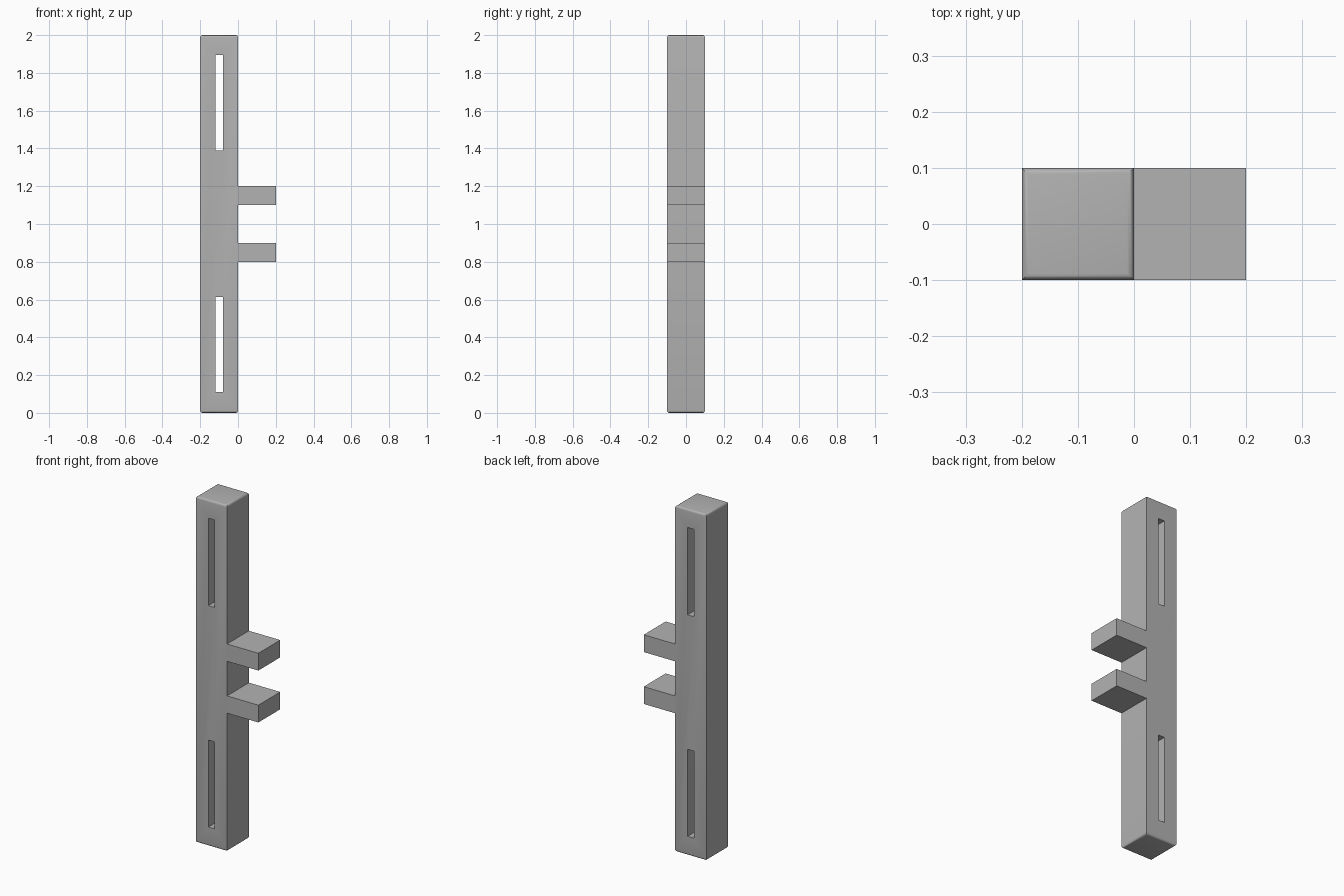
import bpy
import bmesh
from mathutils import Vector

if "Cube" in bpy.data.objects:
    bpy.data.objects.remove(bpy.data.objects["Cube"], do_unlink=True)

# Single plain grey finish
grey = bpy.data.materials.new("plain grey")
grey.use_nodes = True
tone = (0.45, 0.45, 0.45, 1)
grey.diffuse_color = tone
grey.node_tree.nodes["Principled BSDF"].inputs["Base Color"].default_value = tone


def box(name, low, high, rim=0):
    """Box between two corners; rim rounds the top and bottom edges."""
    low, high = Vector(low), Vector(high)
    bm = bmesh.new()
    bmesh.ops.create_cube(bm, size=1)
    for v in bm.verts:
        v.co = (low + high) / 2 + v.co * (high - low)
    if rim:
        level = [e for e in bm.edges
                 if abs(e.verts[0].co.z - e.verts[1].co.z) < 0.001]
        bmesh.ops.bevel(bm, geom=level, offset=rim, segments=4,
                        profile=0.5, affect='EDGES')
    mesh = bpy.data.meshes.new(name)
    bm.to_mesh(mesh)
    bm.free()
    mesh.materials.append(grey)
    obj = bpy.data.objects.new(name, mesh)
    bpy.context.collection.objects.link(obj)
    return obj


# Upright column with rounded ends
column = box("column", (-0.2, -0.1, 0), (0, 0.1, 2), rim=0.012)

# Long slots cut from front to back
for label, bottom, top in (("lower", 0.11, 0.613), ("upper", 1.39, 1.895)):
    cutter = box(label + "_slot_cutter", (-0.12, -0.2, bottom), (-0.08, 0.2, top))
    cutter.hide_render = True
    bpy.ops.object.select_all(action='DESELECT')
    column.select_set(True)
    bpy.context.view_layer.objects.active = column
    cut = column.modifiers.new(label + "_slot", 'BOOLEAN')
    cut.operation = 'DIFFERENCE'
    cut.solver = 'EXACT'
    cut.object = cutter
    bpy.ops.object.modifier_apply(modifier=cut.name)
    bpy.data.objects.remove(cutter, do_unlink=True)

bpy.ops.object.shade_smooth_by_angle()

# Pair of side arms
for label, bottom in (("lower", 0.8), ("upper", 1.1)):
    box(label + "_arm", (0, -0.1, bottom), (0.2, 0.1, bottom + 0.1))
